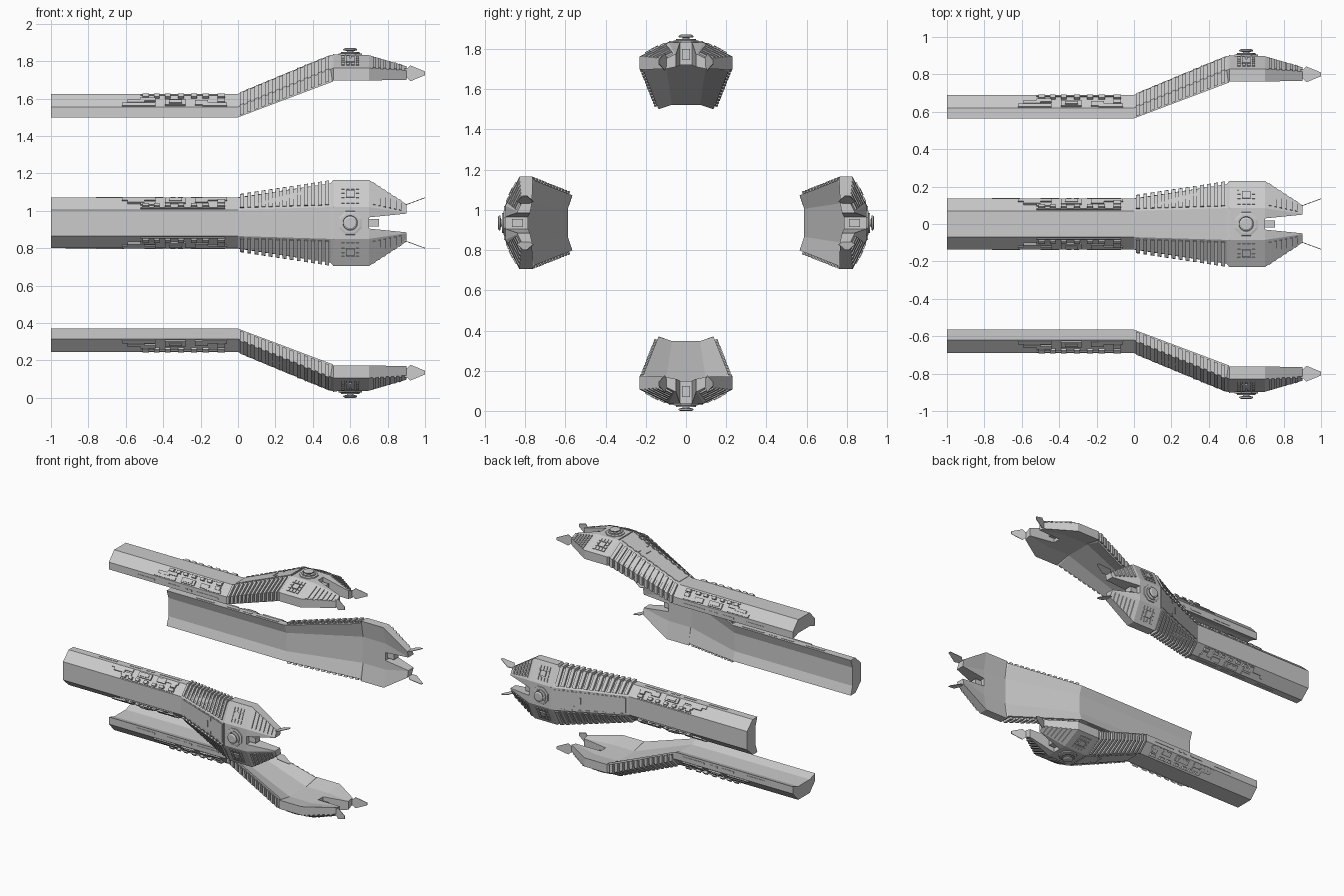
import bpy, bmesh, math
from mathutils import Matrix, Vector

if "Cube" in bpy.data.objects:
    bpy.data.objects.remove(bpy.data.objects["Cube"])

CENTRE = 0.935           # height of the common long axis
parts = []

# Arm cross-section stations: x, (top half, top r, shoulder half, shoulder r,
#                                 bottom half, bottom r, inner half, inner r)
STATIONS = [
    (-1.00, (.070, .690, .135, .620, .135, .565, .070, .587)),
    (0.00, (.070, .690, .135, .620, .137, .565, .070, .587)),
    (0.495, (.085, .895, .212, .822, .212, .755, .100, .785)),
    (0.51, (.085, .900, .230, .828, .230, .762, .100, .785)),
    (0.70, (.085, .897, .230, .828, .230, .762, .100, .785)),
    (0.90, (.055, .838, .100, .815, .100, .765, .053, .775)),
]


def sec(x):
    for (x0, a), (x1, b) in zip(STATIONS, STATIONS[1:]):
        if x <= x1:
            k = (x - x0) / (x1 - x0)
            return [p + (q - p) * k for p, q in zip(a, b)]
    return list(STATIONS[-1][1])


class Part:
    """Collects several pieces into one mesh object in arm space (x, t, r)."""
    def __init__(self, name):
        self.name, self.bm = name, bmesh.new()

    def loft(self, sections):
        rings = [[self.bm.verts.new(p) for p in s] for s in sections]
        n = len(rings[0])
        for a, b in zip(rings, rings[1:]):
            for i in range(n):
                j = (i + 1) % n
                self.bm.faces.new((a[i], a[j], b[j], b[i]))
        self.bm.faces.new(rings[0][::-1])
        self.bm.faces.new(rings[-1])

    def box(self, x0, x1, t0, t1, r0, r1):
        self.loft([[(x, t0, r0), (x, t1, r0), (x, t1, r1), (x, t0, r1)] for x in (x0, x1)])

    def pad(self, face, x0, x1, u0, u1, h, both=True):
        """Raised block lying on one face of the arm, mirrored left and right."""
        for side in ((1, -1) if both else (1,)):
            rings = []
            for x in (x0, x1):
                c, tr, s, sr, b, br, _, _ = sec(x)
                p, q = {'top': ((0, tr), (c, tr)), 'slant': ((c, tr), (s, sr)),
                        'wall': ((s, sr), (b, br))}[face]
                p, q = Vector(p), Vector(q)
                d = (q - p).normalized()
                n = Vector((-d.y, d.x))
                ring = [p.lerp(q, u) + n * k for u, k in ((u0, -.008), (u1, -.008), (u1, h), (u0, h))]
                rings.append([(x, side * v.x, v.y) for v in ring])
            self.loft(rings)

    def lathe(self, x, profile, n):
        self.loft([[(x + rad * math.cos(2 * math.pi * (i + .5) / n),
                     rad * math.sin(2 * math.pi * (i + .5) / n), r)
                    for i in range(n)] for rad, r in profile])

    def finish(self):
        bmesh.ops.recalc_face_normals(self.bm, faces=self.bm.faces)
        me = bpy.data.meshes.new(self.name)
        self.bm.to_mesh(me)
        self.bm.free()
        parts.append((self.name, me))


# Main hull of the arm, open channel on the inner side
p = Part("arm_hull")
rings = []
for x, (c, tr, s, sr, b, br, ci, ir) in STATIONS[:5]:
    xb = x + (0.01 if x == 0.495 else 0)
    rings.append([(x, -c, tr), (x, c, tr), (x, s, sr), (xb, b, br), (xb, ci, ir),
                  (xb, -ci, ir), (xb, -b, br), (x, -s, sr)])
p.loft(rings)
p.finish()

# Forked prongs at the nose
p = Part("nose_prongs")
for side in (1, -1):
    rings = []
    for x, inn in ((.70, .03), (.90, .05)):
        c, tr, s, sr, b, br, ci, ir = sec(x)
        rings.append([(x, side * t, r) for t, r in
                      ((inn, tr), (c, tr), (s, sr), (b, br), (ci, ir), (inn, ir))])
    p.loft(rings)
p.box(.69, .755, -.02, .02, .81, .865)
p.finish()

# Thin blade on each prong tip
p = Part("tip_blades")
outline = [(.89, .025), (.905, .025), (.922, .042), (1.0, .010)]
for side in (1, -1):
    def edge(off):
        pts = outline + [(x, -h) for x, h in reversed(outline)]
        return [(x, side * (.098 + (x - .9) * .37 + off), .80 + h) for x, h in pts]
    p.loft([edge(-.002), edge(.002)])
p.finish()

# Ribs wrapping the flared neck
p = Part("neck_ribs")
N = 13
for i in range(N):
    x0 = .012 + i * .0378
    for side in (1, -1):
        rings = []
        for x in (x0, x0 + .021):
            c, tr, s, sr, b, br, _, _ = sec(x)
            rings.append([(x, side * t, r) for t, r in
                          ((c + .006, tr - .02), (c + .014, tr + .004), (s + .017, sr + .007),
                           (b + .017, br + .006), (b - .02, br + .02), (s - .02, sr - .01))])
        p.loft(rings)
p.finish()

# Tapering ribs on the prong flanks
p = Part("prong_ribs")
for i in range(6):
    x = .722 + i * .028
    p.pad('slant', x, x + .013, .12, 1.0, .007)
p.finish()

# Raised panel with seams along the neck
p = Part("neck_panel")
p.pad('top', .02, .495, 0, .82, .003)
for i in range(8):
    x = .04 + i * .055
    p.pad('top', x, x + .022, .86, .92, .005)
p.pad('top', .315, .323, 0, .3, .008)
p.pad('top', .355, .363, .5, .8, .008)
p.pad('top', .508, .514, 0, 1, .005)
p.finish()

# Round sensor turret on the head
p = Part("turret")
p.lathe(.6, [(.070, .89), (.067, .905), (.055, .908)], 8)
p.lathe(.6, [(.050, .90), (.050, .914), (.040, .914), (.036, .908)], 20)
p.lathe(.6, [(.018, .90), (.018, .920), (.036, .922), (.038, .929), (.028, .935)], 20)
p.finish()

# Vent grilles on the sloping head faces
p = Part("head_vents")
for i in range(4):
    x = .553 + i * .026
    for u0, u1, h in ((.14, .30, .006), (.64, .80, .006)):
        p.pad('slant', x, x + .017, u0, u1, h)
for x in (.553, .631):
    for u in (.34, .50):
        p.pad('slant', x, x + .017, u, u + .12, .006)
p.pad('slant', .578, .623, .35, .60, .009)
p.finish()

# Machinery blocks along the sloping shaft faces
p = Part("shaft_machinery")
for x0, x1, u0, u1, h in (
        (-.62, -.44, .72, .95, .008), (-.59, -.50, .50, .72, .012), (-.52, -.44, .35, .60, .010),
        (-.39, -.28, .50, .92, .010), (-.37, -.30, .60, .82, .016),
        (-.23, -.16, .55, .90, .010), (-.19, -.06, .72, .95, .008), (-.11, -.07, .45, .72, .014)):
    p.pad('slant', x0, x1, u0, u1, h)
for x0, x1 in ((-.51, -.475), (-.45, -.42), (-.39, -.36), (-.32, -.29), (-.25, -.22),
               (-.19, -.155), (-.11, -.07)):
    p.pad('slant', x0, x1, .14, .36, .018)
p.pad('slant', -.52, -.07, .06, .14, .007)
p.finish()

# Slim window strips on the shaft side walls
p = Part("side_strips")
for x0, x1 in ((-.76, -.61), (-.50, -.40), (-.36, -.335), (-.32, -.295), (-.25, -.07)):
    p.pad('wall', x0, x1, .45, .68, .003)
p.finish()

# Four identical arms around the long axis
for k, label in enumerate(("top", "front", "bottom", "back")):
    m = Matrix.Translation((0, 0, CENTRE)) @ Matrix.Rotation(k * math.pi / 2, 4, 'X')
    for name, me in parts:
        ob = bpy.data.objects.new(f"{label}_{name}", me)
        ob.matrix_world = m
        bpy.context.collection.objects.link(ob)
